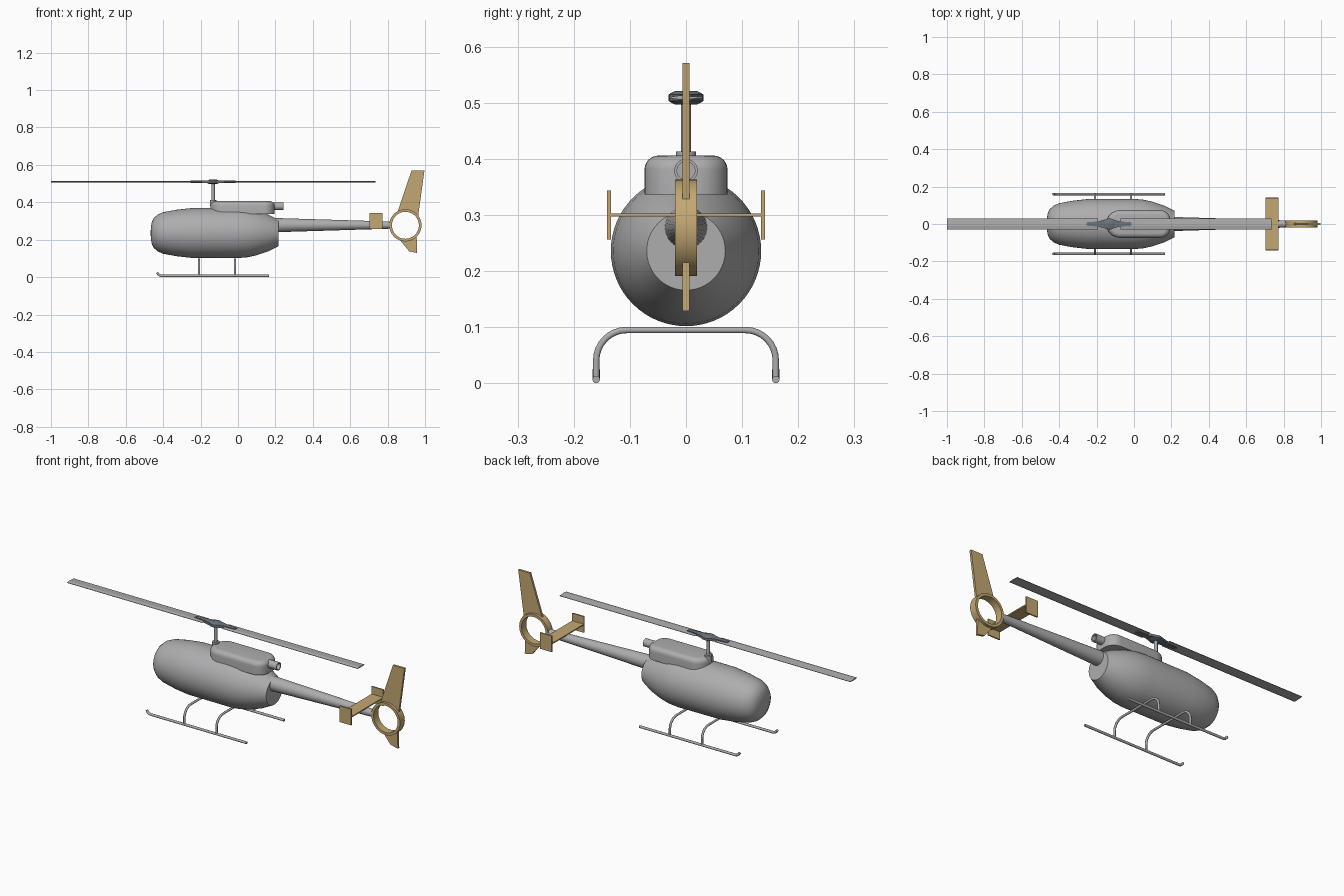
import bpy, bmesh, math
from mathutils import Vector, Matrix

cube = bpy.data.objects.get("Cube")
if cube:
    bpy.data.objects.remove(cube)


def material(name, rgb):
    m = bpy.data.materials.new(name)
    m.use_nodes = True
    m.diffuse_color = (*rgb, 1)
    m.node_tree.nodes["Principled BSDF"].inputs["Base Color"].default_value = (*rgb, 1)
    return m


GREY = material("light grey", (0.42, 0.42, 0.43))
TAN = material("tan", (0.55, 0.39, 0.17))
STEEL = material("dark steel", (0.15, 0.18, 0.21))


def finish(bm, name, mat, smooth=True):
    bmesh.ops.recalc_face_normals(bm, faces=bm.faces)
    me = bpy.data.meshes.new(name)
    bm.to_mesh(me)
    bm.free()
    me.materials.append(mat)
    ob = bpy.data.objects.new(name, me)
    bpy.context.collection.objects.link(ob)
    if smooth:
        bpy.ops.object.select_all(action="DESELECT")
        ob.select_set(True)
        bpy.context.view_layer.objects.active = ob
        bpy.ops.object.shade_smooth_by_angle(angle=math.radians(32))
    return ob


def lathe(name, profile, origin, axis, mat, steps=48, closed=False):
    """Spin (along, radius) points around the given axis."""
    bm = bmesh.new()
    along = Vector(axis)
    side = along.orthogonal().normalized()
    pts = [Vector(origin) + along * a + side * r for a, r in profile]
    vs = [bm.verts.new(p) for p in pts]
    pairs = list(zip(vs, vs[1:])) + ([(vs[-1], vs[0])] if closed else [])
    edges = [bm.edges.new(p) for p in pairs]
    bmesh.ops.spin(bm, geom=vs + edges, cent=origin, axis=axis,
                   angle=math.tau, steps=steps, use_duplicate=False)
    bmesh.ops.remove_doubles(bm, verts=bm.verts, dist=0.0001)
    return finish(bm, name, mat)


def box(name, centre, size, mat):
    bm = bmesh.new()
    bmesh.ops.create_cube(bm, size=1, matrix=Matrix.Translation(centre) @ Matrix.Diagonal((*size, 1)))
    return finish(bm, name, mat, False)


def prism(name, outline, offset, mat, smooth=False):
    """Extrude a 3D outline by an offset vector."""
    bm = bmesh.new()
    face = bm.faces.new([bm.verts.new(p) for p in outline])
    new = bmesh.ops.extrude_face_region(bm, geom=[face])["geom"]
    bmesh.ops.translate(bm, vec=offset, verts=[v for v in new if isinstance(v, bmesh.types.BMVert)])
    return finish(bm, name, mat, smooth)


def tube(name, points, radius, mat):
    cu = bpy.data.curves.new(name, "CURVE")
    cu.dimensions = "3D"
    cu.bevel_depth = radius
    cu.bevel_resolution = 3
    cu.use_fill_caps = True
    sp = cu.splines.new("POLY")
    sp.points.add(len(points) - 1)
    for p, co in zip(sp.points, points):
        p.co = (*co, 1)
    cu.materials.append(mat)
    ob = bpy.data.objects.new(name, cu)
    bpy.context.collection.objects.link(ob)


def arc(cx, cy, r, start, end, n=8):
    return [(cx + r * math.cos(math.radians(start + (end - start) * i / n)),
             cy + r * math.sin(math.radians(start + (end - start) * i / n))) for i in range(n + 1)]


# Fuselage: round nose, straight middle, tapered tail with flat end
nose = [(-0.467, 0), (-0.466, 0.03), (-0.461, 0.058), (-0.450, 0.080), (-0.43, 0.098), (-0.40, 0.111),
        (-0.33, 0.124), (-0.25, 0.133)]
rear = [(0.0, 0.134), (0.05, 0.130), (0.10, 0.119), (0.16, 0.099), (0.217, 0.070), (0.217, 0)]
lathe("fuselage", nose + rear, (0, 0, 0.236), (1, 0, 0), GREY, 64)

# Tail boom
lathe("tail_boom", [(0.2, 0), (0.2, 0.038), (0.815, 0.019), (0.815, 0)],
      (0, 0, 0.278), (1, 0, 0), GREY, 32)

# Engine cowling: rounded plan, rolled top edge
plan = (arc(-0.075, 0.002, 0.072, 180, 90) + arc(0.140, 0.019, 0.055, 90, 0)
        + arc(0.140, -0.019, 0.055, 0, -90) + arc(-0.075, -0.002, 0.072, -90, -180))
bm = bmesh.new()
bottom = bm.faces.new([bm.verts.new((x, y, 0.337)) for x, y in plan])
new = bmesh.ops.extrude_face_region(bm, geom=[bottom])["geom"]
bmesh.ops.translate(bm, vec=(0, 0, 0.069), verts=[v for v in new if isinstance(v, bmesh.types.BMVert)])
rim = [e for e in bm.edges if all(v.co.z > 0.4 for v in e.verts)]
bmesh.ops.bevel(bm, geom=rim, offset=0.025, segments=6, profile=0.5, affect="EDGES")
finish(bm, "engine_cowling", GREY)

# Exhaust pipe with open end
lathe("exhaust_pipe", [(0.17, 0), (0.17, 0.021), (0.243, 0.021), (0.243, 0.016), (0.20, 0.016), (0.20, 0)],
      (0, 0, 0.379), (1, 0, 0), GREY, 32)

# Rotor mast and hub
HUB = -0.133
lathe("rotor_mast", [(0.38, 0), (0.38, 0.018), (0.413, 0.018), (0.413, 0.009), (0.51, 0.009), (0.51, 0)],
      (HUB, 0, 0), (0, 0, 1), GREY, 24)
lathe("rotor_hub", [(0.497, 0), (0.497, 0.02), (0.503, 0.031), (0.515, 0.031), (0.521, 0.02), (0.521, 0)],
      (HUB, 0, 0), (0, 0, 1), STEEL, 24)

# Rotor blades and grips, one pair on each side of the hub
for sign, label in ((-1, "front"), (1, "rear")):
    section = [(-0.029, 0.508), (-0.012, 0.506), (0.029, 0.508), (0.029, 0.510), (-0.012, 0.513), (-0.029, 0.510)]
    prism(label + "_rotor_blade", [(HUB + sign * 0.06, y, z) for y, z in section],
          (sign * 0.807, 0, 0), GREY)
    grip = [(0, -0.03), (0.055, -0.014), (0.12, -0.009), (0.12, 0.009), (0.055, 0.014), (0, 0.03)]
    prism(label + "_blade_grip", [(HUB + sign * x, y, 0.503) for x, y in grip], (0, 0, 0.013), STEEL)

# Tail shroud ring
lathe("tail_ring", [(-0.02, 0.072), (-0.02, 0.086), (0.02, 0.086), (0.02, 0.072)],
      (0.895, 0, 0.277), (0, 1, 0), TAN, 48, True)

# Upper and lower fins
upper = [(0.928, 0.571), (0.997, 0.571), (0.963, 0.325), (0.93, 0.345), (0.895, 0.353), (0.853, 0.347)]
lower = [(0.858, 0.207), (0.915, 0.138), (0.958, 0.129), (0.955, 0.222), (0.905, 0.201)]
for name, shape in (("upper_fin", upper), ("lower_fin", lower)):
    prism(name, [(x, -0.006, z) for x, z in shape], (0, 0.012, 0), TAN)

# Horizontal stabilizer with end plates
box("stabilizer", (0.738, 0, 0.300), (0.07, 0.274, 0.006), TAN)
for sign, label in ((-1, "right"), (1, "left")):
    box(label + "_end_plate", (0.738, sign * 0.137, 0.300), (0.07, 0.007, 0.087), TAN)

# Landing skids with turned-up toes
for sign, label in ((-1, "right"), (1, "left")):
    toe = [(x, sign * 0.16, z) for x, z in arc(-0.405, 0.037, 0.030, 205, 270)]
    tube(label + "_skid", toe + [(0.165, sign * 0.16, 0.007)], 0.0068, GREY)

# Cross tubes bent down to the skids
bend = arc(0.106, 0.041, 0.054, 0, 90)
half = [(0.16, 0.007)] + bend
hoop = half + [(-y, z) for y, z in reversed(half)]
for x, label in ((-0.208, "front"), (-0.016, "rear")):
    tube(label + "_cross_tube", [(x, y, z) for y, z in hoop], 0.006, GREY)
